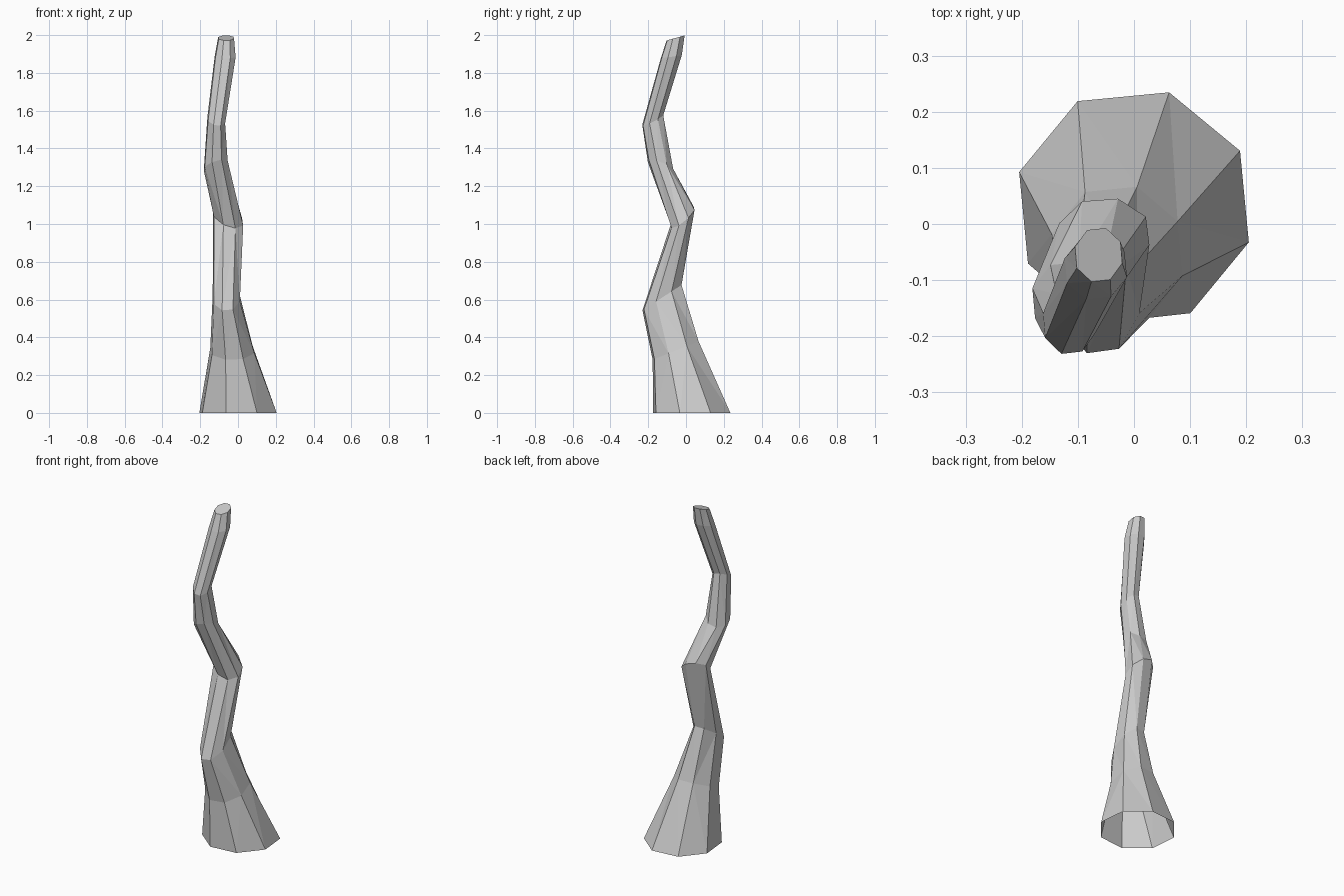
import bpy
import bmesh
from math import cos, sin, radians

cube = bpy.data.objects.get("Cube")
if cube:
    bpy.data.objects.remove(cube)

bark = bpy.data.materials.new("grey bark")
bark.use_nodes = True
grey = (0.6, 0.6, 0.6, 1)
bark.diffuse_color = grey
bark.node_tree.nodes["Principled BSDF"].inputs["Base Color"].default_value = grey

SIDES = 8
# Trunk rings: centre x, y, z, radius x, y, slope of the ring along x, y
RINGS = [
    (0, 0.03, 0, 0.214, 0.214, 0, 0),
    (-0.03, -0.055, 0.33, 0.122, 0.127, 0, 0.4),
    (-0.062, -0.127, 0.61, 0.075, 0.108, 0, 0.65),
    (-0.053, -0.018, 1.035, 0.084, 0.066, -0.35, 0.75),
    (-0.118, -0.135, 1.31, 0.066, 0.07, 0.3, -0.35),
    (-0.115, -0.176, 1.55, 0.049, 0.058, -0.2, 0.5),
    (-0.068, -0.078, 1.885, 0.058, 0.058, 0, 0.15),
    (-0.063, -0.055, 1.985, 0.044, 0.05, 0, 0.28),
]

# Bent, tapering trunk, open at the foot
bm = bmesh.new()
rings = []
for cx, cy, cz, rx, ry, slope_x, slope_y in RINGS:
    ring = []
    for i in range(SIDES):
        a = radians(-17 + i * 360 / SIDES)
        dx, dy = rx * cos(a), ry * sin(a)
        ring.append(bm.verts.new((cx + dx, cy + dy, cz + slope_x * dx + slope_y * dy)))
    rings.append(ring)

for low, high in zip(rings, rings[1:]):
    for i in range(SIDES):
        j = (i + 1) % SIDES
        bm.faces.new((low[i], low[j], high[j], high[i]))

# Cut top of the trunk
bm.faces.new(rings[-1])
bmesh.ops.triangulate(bm, faces=bm.faces[:])

mesh = bpy.data.meshes.new("trunk")
bm.to_mesh(mesh)
bm.free()
mesh.materials.append(bark)
trunk = bpy.data.objects.new("trunk", mesh)
bpy.context.collection.objects.link(trunk)
